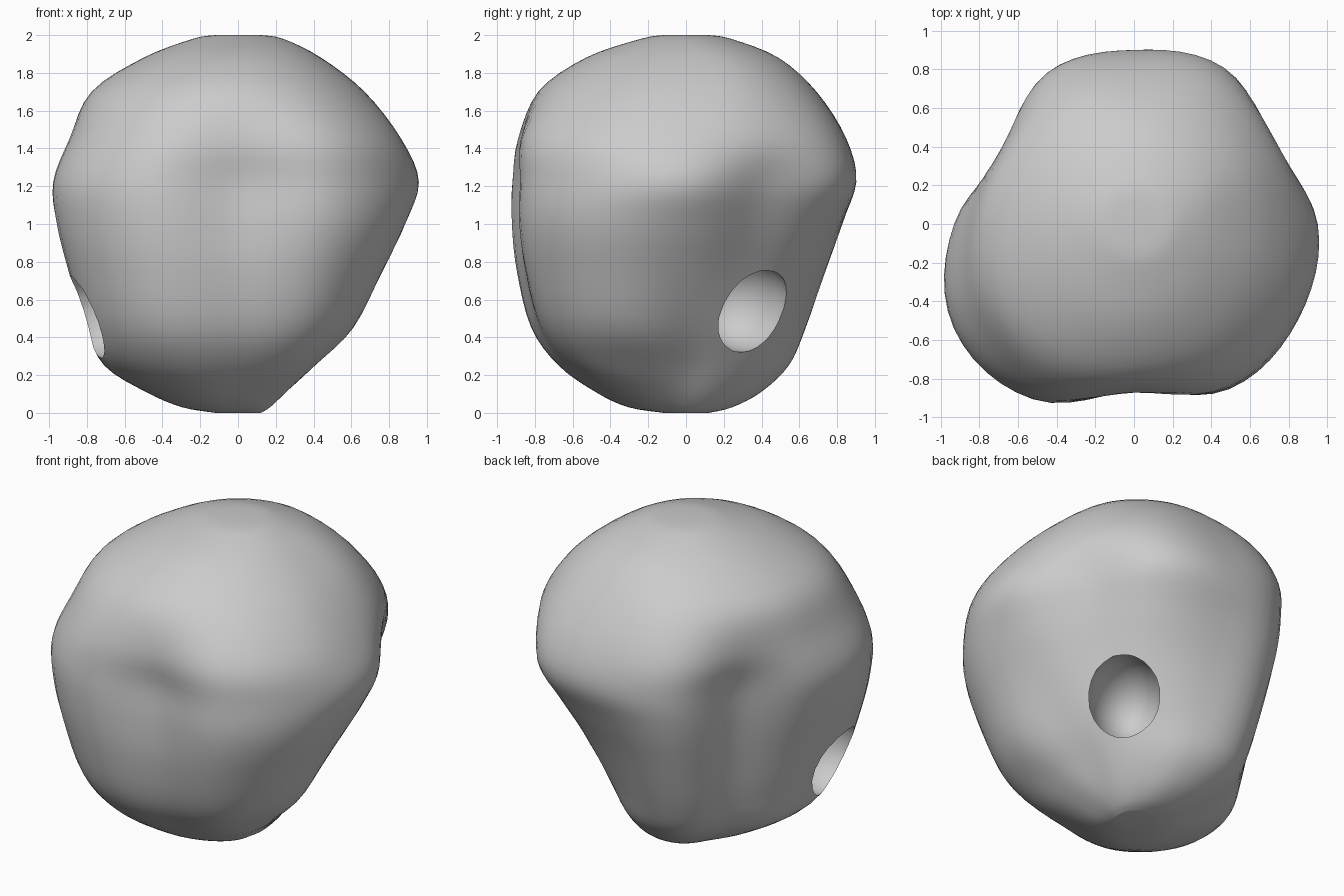
import bpy, bmesh, math

if "Cube" in bpy.data.objects:
    bpy.data.objects.remove(bpy.data.objects["Cube"])

# Radius of the lumpy body every 30 degrees (from +x, anticlockwise), by height
RINGS = [
    (0.00, [.12] * 12),
    (0.03, [.17, .18, .20, .24, .26, .25, .28, .33, .34, .28, .23, .18]),
    (0.11, [.25, .26, .30, .38, .43, .41, .47, .53, .53, .45, .38, .29]),
    (0.25, [.36, .36, .41, .51, .60, .58, .68, .77, .75, .64, .61, .47]),
    (0.45, [.52, .48, .51, .59, .70, .65, .75, .90, .91, .78, .80, .70]),
    (0.75, [.71, .62, .66, .71, .80, .70, .83, 1.0, 1.0, .85, .92, .86]),
    (1.00, [.86, .74, .81, .82, .87, .73, .90, 1.06, 1.04, .86, .98, .96]),
    (1.22, [.95, .82, .93, .90, .90, .75, .93, 1.07, 1.04, .85, .98, .98]),
    (1.45, [.86, .84, .88, .85, .88, .79, .87, .97, .98, .87, .95, .92]),
    (1.70, [.67, .69, .70, .69, .73, .73, .77, .82, .82, .78, .76, .71]),
]
RINGS += [(1.88, [.44, .47, .48, .49, .49, .49, .50, .52, .54, .53, .50, .46])]
RINGS += [(1.98, [.24] * 12), (2.00, [.12] * 12)]
SEGS, STEPS = 72, 4


def spline(a, b, c, d, t):
    return 0.5 * (2*b + (c-a)*t + (2*a-5*b+4*c-d)*t*t + (3*b-a-3*c+d)*t**3)


def around(row, f):
    i = int(f)
    return spline(*[row[(i + k) % 12] for k in (-1, 0, 1, 2)], f - i)


# Lumpy body: smooth loft through the rings
bm = bmesh.new()
loops = []
n = len(RINGS)
for s in range((n - 1) * STEPS + 1):
    i, t = divmod(s, STEPS)
    t /= STEPS
    pick = [RINGS[min(max(i + k, 0), n - 1)] for k in (-1, 0, 1, 2)]
    z = min(max(spline(*[p[0] for p in pick], t), 0), 2)
    loop = []
    for j in range(SEGS):
        r = spline(*[around(p[1], j * 12 / SEGS) for p in pick], t)
        a = 2 * math.pi * j / SEGS
        loop.append(bm.verts.new((r * math.cos(a), r * math.sin(a), z)))
    loops.append(loop)
for lo, hi in zip(loops, loops[1:]):
    for j in range(SEGS):
        k = (j + 1) % SEGS
        bm.faces.new((lo[j], lo[k], hi[k], hi[j]))
bm.faces.new(loops[0][::-1])
bm.faces.new(loops[-1])
mesh = bpy.data.meshes.new("lumpy_body")
bm.to_mesh(mesh)
bm.free()
body = bpy.data.objects.new("lumpy_body", mesh)
bpy.context.collection.objects.link(body)


# Round pockets sunk into the back right and the left side
def pocket(loc, scale, turn):
    bpy.ops.mesh.primitive_ico_sphere_add(subdivisions=3, radius=1, location=loc,
                                          rotation=(0, 0, math.radians(turn)))
    cutter = bpy.context.object
    cutter.name = "pocket_cutter"
    cutter.scale = scale
    cutter.hide_render = True
    bpy.context.view_layer.update()
    mod = body.modifiers.new("pocket", 'BOOLEAN')
    mod.operation, mod.solver, mod.object = 'DIFFERENCE', 'EXACT', cutter
    bpy.context.view_layer.objects.active = body
    bpy.ops.object.modifier_apply(modifier=mod.name)
    bpy.data.objects.remove(cutter, do_unlink=True)


pocket((0.31, 0.30, 0.57), (0.30, 0.22, 0.25), 45)
pocket((-0.73, -0.34, 0.54), (0.25, 0.22, 0.25), 25)

bpy.ops.object.select_all(action='DESELECT')
body.select_set(True)
bpy.context.view_layer.objects.active = body
bpy.ops.object.shade_smooth_by_angle(angle=math.radians(25))
